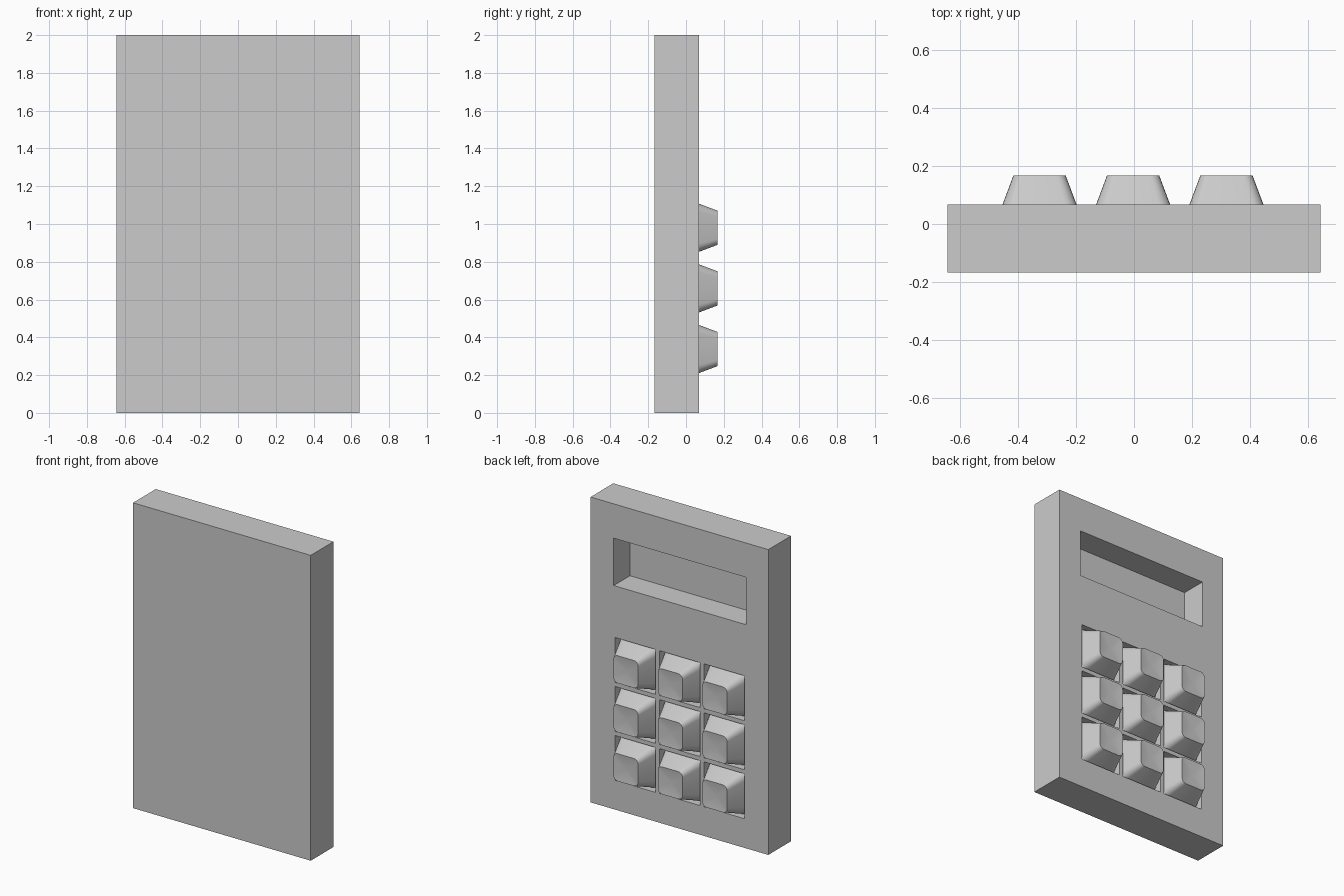
import bpy, bmesh, math

if "Cube" in bpy.data.objects:
    bpy.data.objects.remove(bpy.data.objects["Cube"])

BACK, FACE, TIP = -0.167, 0.068, 0.168      # y of blank side, keypad side, key tips
COLS = (-0.326, -0.003, 0.319)
ROWS = (0.338, 0.659, 0.98)

grey = bpy.data.materials.new("plain grey")
grey.diffuse_color = (0.6, 0.6, 0.6, 1)
grey.use_nodes = True
grey.node_tree.nodes["Principled BSDF"].inputs["Base Color"].default_value = grey.diffuse_color


def add_box(bm, x0, x1, y0, y1, z0, z1):
    verts = bmesh.ops.create_cube(bm, size=1)["verts"]
    for v in verts:
        v.co = (x0 + (v.co.x + 0.5) * (x1 - x0),
                y0 + (v.co.y + 0.5) * (y1 - y0),
                z0 + (v.co.z + 0.5) * (z1 - z0))


def finish(bm, name):
    bmesh.ops.recalc_face_normals(bm, faces=bm.faces)
    mesh = bpy.data.meshes.new(name)
    bm.to_mesh(mesh)
    bm.free()
    mesh.materials.append(grey)
    obj = bpy.data.objects.new(name, mesh)
    bpy.context.collection.objects.link(obj)
    return obj


def select(obj):
    bpy.ops.object.select_all(action='DESELECT')
    obj.select_set(True)
    bpy.context.view_layer.objects.active = obj


# Casing slab
bm = bmesh.new()
add_box(bm, -0.644, 0.644, BACK, FACE, 0, 2)
casing = finish(bm, "casing")

# Cutter: screen recess and nine key wells
bm = bmesh.new()
add_box(bm, -0.482, 0.476, -0.1, 0.3, 1.465, 1.775)
for x in COLS:
    for z in ROWS:
        add_box(bm, x - 0.147, x + 0.147, 0.01, 0.3, z - 0.147, z + 0.147)
cutter = finish(bm, "recess_cutter")
cutter.hide_render = True

mod = casing.modifiers.new("recesses", 'BOOLEAN')
mod.operation = 'DIFFERENCE'
mod.solver = 'EXACT'
mod.object = cutter
select(casing)
bpy.ops.object.modifier_apply(modifier=mod.name)
bpy.data.objects.remove(cutter)


def rounded_ring(bm, y, half, radius, steps=5):
    ring = []
    for q, (sx, sz) in enumerate(((1, 1), (-1, 1), (-1, -1), (1, -1))):
        for i in range(steps + 1):
            a = math.pi / 2 * (q + i / steps)
            ring.append(bm.verts.new((sx * (half - radius) + radius * math.cos(a), y,
                                      sz * (half - radius) + radius * math.sin(a))))
    return ring


# Keys: tapered, rounded corners, slightly dished tip
for r, z in enumerate(ROWS):
    for c, x in enumerate(COLS):
        bm = bmesh.new()
        base = rounded_ring(bm, 0.008, 0.15, 0.05)
        tip = rounded_ring(bm, TIP, 0.09, 0.032)
        dish = bm.verts.new((0, TIP - 0.012, 0))
        n = len(base)
        for i in range(n):
            j = (i + 1) % n
            bm.faces.new((base[i], base[j], tip[j], tip[i]))
            bm.faces.new((tip[i], tip[j], dish))
        bm.faces.new(base)
        key = finish(bm, f"key_row{r + 1}_col{c + 1}")
        key.location = (x, 0, z)
        select(key)
        bpy.ops.object.shade_smooth_by_angle(angle=math.radians(30))
